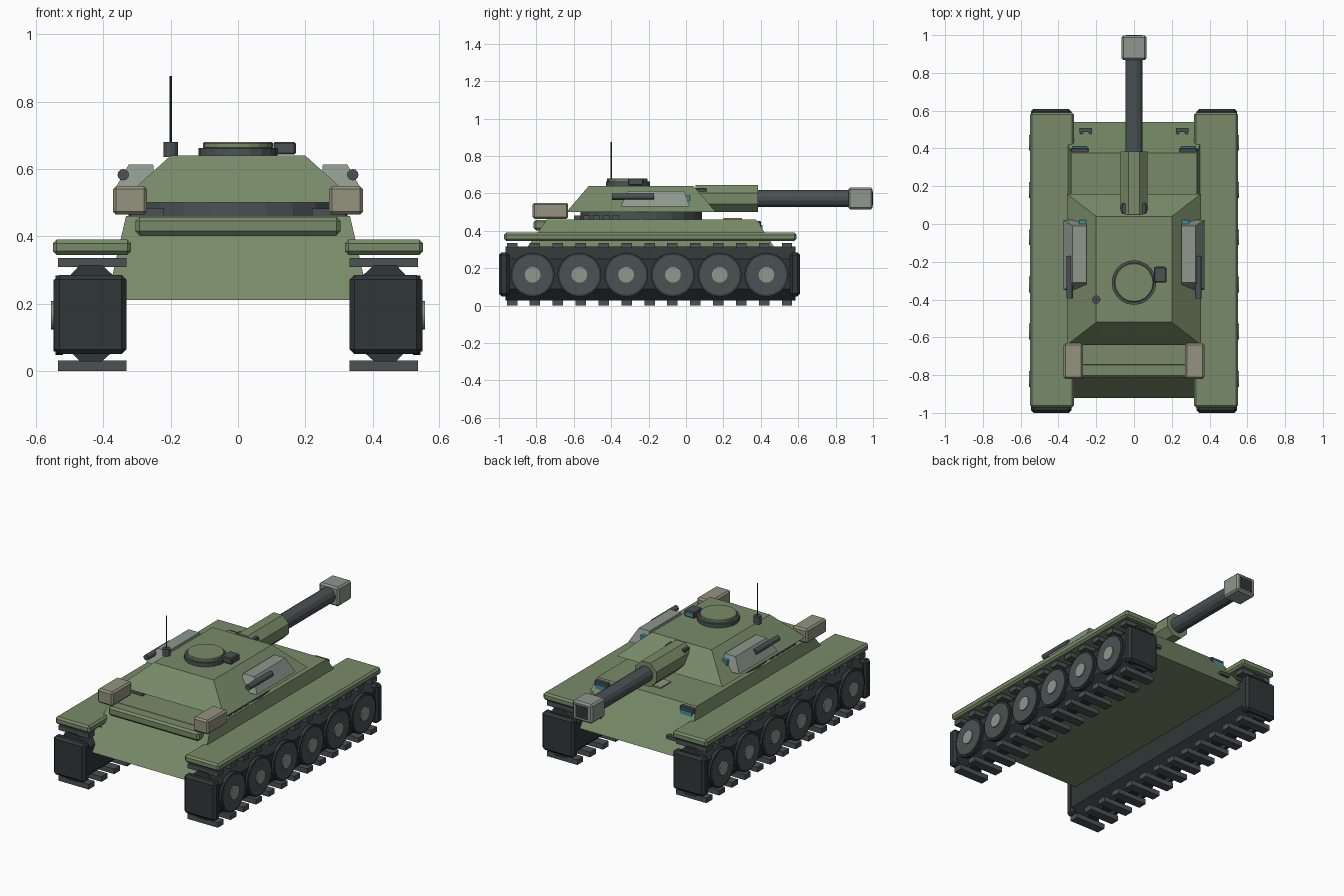
import bpy, bmesh, math
from mathutils import Matrix, Vector

if "Cube" in bpy.data.objects:
    bpy.data.objects.remove(bpy.data.objects["Cube"])


def mat(name, r, g, b):
    m = bpy.data.materials.new(name)
    m.diffuse_color = (r, g, b, 1)
    m.use_nodes = True
    m.node_tree.nodes["Principled BSDF"].inputs["Base Color"].default_value = m.diffuse_color
    return m


GREEN = mat("olive_green", 0.19, 0.26, 0.14)
DARK = mat("track_black", 0.03, 0.037, 0.038)
STEEL = mat("dark_steel", 0.07, 0.085, 0.09)
GREY = mat("light_steel", 0.27, 0.31, 0.27)
TAN = mat("stowage_tan", 0.30, 0.29, 0.21)
GLASS = mat("blue_glass", 0.05, 0.28, 0.36)


def finish(name, bm, material, bevel=0, smooth=False):
    bmesh.ops.recalc_face_normals(bm, faces=bm.faces[:])
    me = bpy.data.meshes.new(name)
    bm.to_mesh(me)
    bm.free()
    ob = bpy.data.objects.new(name, me)
    bpy.context.collection.objects.link(ob)
    me.materials.append(material)
    if bevel:
        mod = ob.modifiers.new("bevel", 'BEVEL')
        mod.width, mod.segments = bevel, 1
    if smooth:
        bpy.ops.object.select_all(action='DESELECT')
        ob.select_set(True)
        bpy.context.view_layer.objects.active = ob
        bpy.ops.object.shade_smooth_by_angle(angle=math.radians(35))
    return ob


def frustum(name, low, high, material, bevel=0):
    """low / high = (x0, x1, y0, y1, z) rectangles joined by sloping sides."""
    bm = bmesh.new()
    rings = []
    for x0, x1, y0, y1, z in (low, high):
        rings.append([bm.verts.new(p) for p in
                      ((x0, y0, z), (x1, y0, z), (x1, y1, z), (x0, y1, z))])
    a, b = rings
    bm.faces.new(a)
    bm.faces.new(b)
    for i in range(4):
        j = (i + 1) % 4
        bm.faces.new((a[i], a[j], b[j], b[i]))
    return finish(name, bm, material, bevel)


def box(name, x, y, z, material, bevel=0):
    return frustum(name, (*x, *y, z[0]), (*x, *y, z[1]), material, bevel)


def cyl(name, p, q, r, material, sides=24, r2=None, turn=0, smooth=False, bevel=0):
    p, q = Vector(p), Vector(q)
    bm = bmesh.new()
    rot = (q - p).to_track_quat('Z', 'Y').to_matrix().to_4x4()
    bmesh.ops.create_cone(bm, cap_ends=True, segments=sides, radius1=r,
                          radius2=r if r2 is None else r2, depth=(q - p).length,
                          matrix=Matrix.Translation((p + q) / 2) @ rot @ Matrix.Rotation(turn, 4, 'Z'))
    return finish(name, bm, material, bevel, smooth)


def prism_y(name, profile, y0, y1, material):
    bm = bmesh.new()
    f = bm.faces.new([bm.verts.new((x, y0, z)) for x, z in profile])
    ext = bmesh.ops.extrude_face_region(bm, geom=[f])
    bmesh.ops.translate(bm, vec=(0, y1 - y0, 0),
                        verts=[v for v in ext["geom"] if isinstance(v, bmesh.types.BMVert)])
    return finish(name, bm, material)


# hull and rear deck
frustum("hull", (-0.39, 0.39, -0.92, 0.54, 0.21), (-0.333, 0.333, -0.745, 0.375, 0.46), GREEN)
box("rear_deck_box", (-0.305, 0.305), (-0.815, -0.64), (0.403, 0.458), GREEN, 0.012)
box("hull_top_plate", (-0.04, 0.04), (0.2, 0.3), (0.455, 0.468), TAN)

# turret
cyl("turret_ring", (0, -0.24, 0.455), (0, -0.24, 0.502), 0.325, STEEL)
frustum("turret", (-0.355, 0.355, -0.64, 0.16, 0.5), (-0.2, 0.2, -0.52, 0.04, 0.64), GREEN)
cyl("cupola_ring", (0, -0.31, 0.635), (0, -0.31, 0.663), 0.118, STEEL, 20)
cyl("cupola_hatch", (0, -0.31, 0.66), (0, -0.31, 0.68), 0.104, GREEN, 20, bevel=0.004)
box("sight_box", (0.105, 0.172), (-0.31, -0.228), (0.643, 0.681), STEEL, 0.005)
box("sight_lens", (0.115, 0.162), (-0.235, -0.225), (0.65, 0.674), GLASS)
cyl("antenna_base", (-0.2, -0.4, 0.635), (-0.2, -0.4, 0.681), 0.022, STEEL, 12)
cyl("antenna_rod", (-0.2, -0.4, 0.68), (-0.2, -0.4, 0.876), 0.004, DARK, 8)

# gun
T8 = math.pi / 8
cyl("gun_mantlet", (0, 0.05, 0.572), (0, 0.385, 0.572), 0.078, GREEN, 8, turn=T8)
cyl("gun_barrel", (0, 0.37, 0.573), (0, 0.89, 0.573), 0.047, STEEL, 12, turn=math.pi / 12)
box("muzzle_brake", (-0.066, 0.066), (0.868, 0.998), (0.515, 0.631), GREY, 0.01)
box("muzzle_bore", (-0.042, 0.042), (0.95, 1.0), (0.535, 0.611), DARK)

# mirrored parts
for s, side in ((1, "right"), (-1, "left")):
    def sx(a, b, s=s):
        return tuple(sorted((s * a, s * b)))

    # turret side equipment
    frustum("armour_panel_" + side, (*sx(0.25, 0.372), -0.35, 0.02, 0.53),
            (*sx(0.252, 0.325), -0.31, -0.01, 0.613), GREY)
    cyl("side_tube_" + side, (s * 0.341, -0.395, 0.583), (s * 0.341, -0.17, 0.583), 0.017, STEEL, 12)
    box("vision_block_" + side, sx(0.25, 0.29), (0.0, 0.022), (0.56, 0.59), GLASS)
    box("stowage_box_" + side, sx(0.27, 0.372), (-0.82, -0.63), (0.464, 0.55), TAN, 0.01)
    box("mantlet_bolt_" + side, sx(0.035, 0.066), (0.055, 0.11), (0.606, 0.628), STEEL, 0.004)

    # deck grille slats
    for i in range(5):
        y = -0.6 + i * 0.052
        box(f"grille_slat_{side}_{i}", sx(0.22, 0.32), (y, y + 0.035), (0.455, 0.482), STEEL)

    # headlights and tow hooks on the sloped front plate
    box("headlight_" + side, sx(0.24, 0.335), (0.37, 0.402), (0.42, 0.452), STEEL, 0.004)
    box("headlight_lens_" + side, sx(0.25, 0.325), (0.39, 0.41), (0.405, 0.432), GLASS)
    box("tow_hook_bar_" + side, sx(0.222, 0.288), (0.49, 0.508), (0.285, 0.305), STEEL)
    for x in (0.232, 0.278):
        box(f"tow_hook_lug_{side}_{x}", sx(x - 0.007, x + 0.007), (0.46, 0.495), (0.285, 0.305), STEEL)

    # fender
    box("fender_" + side, sx(0.318, 0.55), (-0.972, 0.59), (0.345, 0.39), GREEN, 0.011)

    # track core with narrowing top and bottom
    half = [(0.335, 0.09), (0.335, 0.25), (0.405, 0.315), (0.47, 0.315),
            (0.53, 0.25), (0.53, 0.09), (0.47, 0.028), (0.405, 0.028)]
    prism_y("track_core_" + side, [(s * x, z) for x, z in half], -0.965, 0.585, DARK)
    for end, y in (("rear", (-1.0, -0.945)), ("front", (0.555, 0.61))):
        box(f"track_end_{end}_{side}", sx(0.332, 0.545), y, (0.05, 0.285), DARK, 0.014)

    # track shoes along top and bottom
    for i in range(13):
        y = -0.93 + i * 0.1225
        for row, z in (("lower", (0, 0.031)), ("upper", (0.308, 0.336))):
            box(f"track_shoe_{row}_{side}_{i}", sx(0.332, 0.535), (y - 0.028, y + 0.028), z, STEEL)

    # road wheels
    for i in range(6):
        y = -0.82 + i * 0.25
        for part, a, b, r, m in (("tyre", 0.52, 0.543, 0.118, DARK),
                                 ("wheel", 0.53, 0.549, 0.107, STEEL),
                                 ("hub", 0.54, 0.556, 0.042, GREY)):
            cyl(f"{part}_{side}_{i}", (s * a, y, 0.165), (s * b, y, 0.165), r, m, 20)
